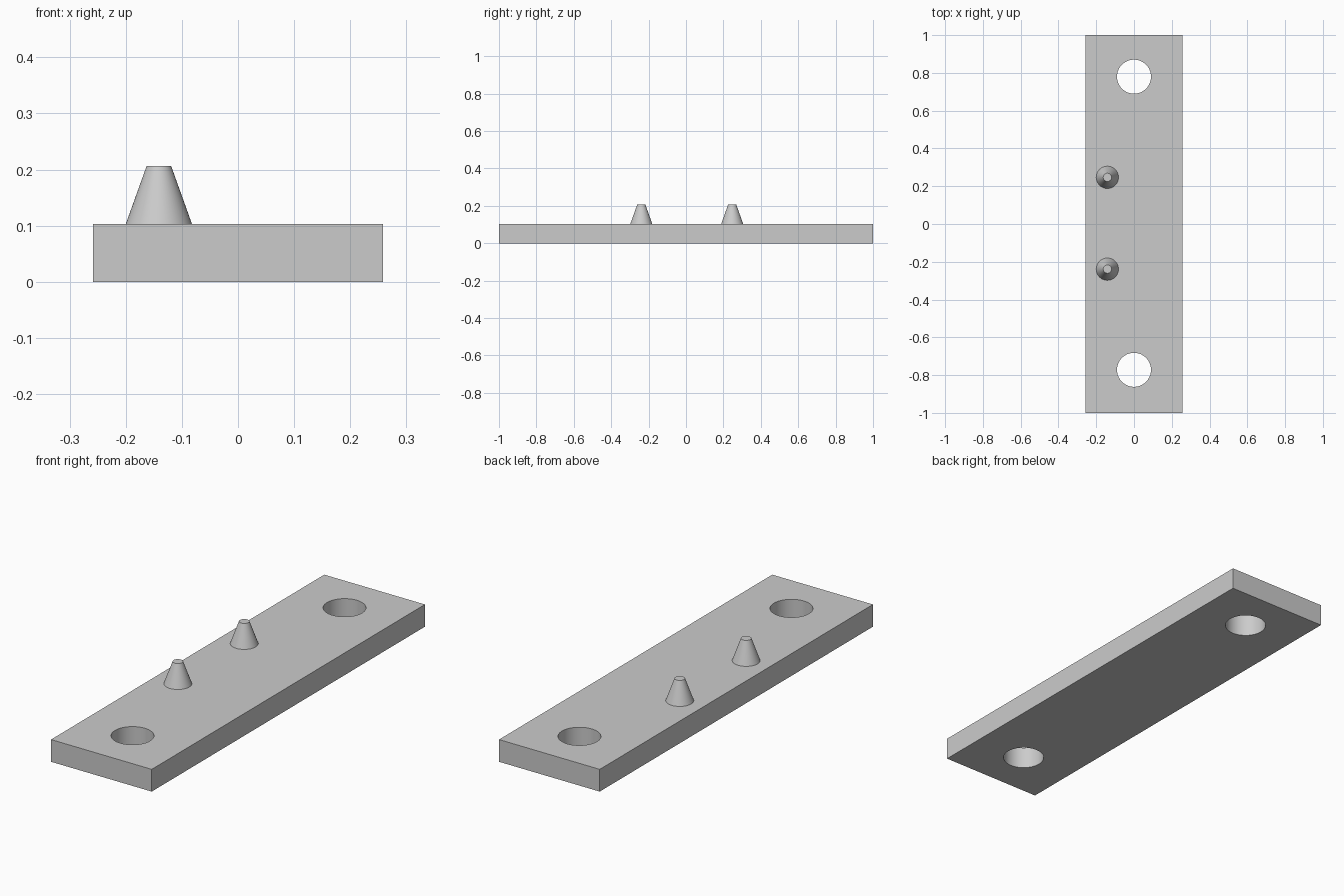
import bpy
import math

cube = bpy.data.objects.get("Cube")
if cube:
    bpy.data.objects.remove(cube, do_unlink=True)

WIDTH, LENGTH, THICK = 0.516, 2.0, 0.103
MID_Y = 0.004  # holes and pegs share this middle line

grey = bpy.data.materials.new("plain_grey")
grey.use_nodes = True
colour = (0.6, 0.6, 0.6, 1)
grey.diffuse_color = colour
grey.node_tree.nodes["Principled BSDF"].inputs["Base Color"].default_value = colour


def finish(obj, name):
    obj.name = name
    obj.data.materials.clear()
    obj.data.materials.append(grey)
    bpy.ops.object.shade_smooth_by_angle(angle=math.radians(30))


# Flat plate
bpy.ops.mesh.primitive_cube_add(size=1, location=(0, 0, THICK / 2))
plate = bpy.context.object
plate.scale = (WIDTH, LENGTH, THICK)
bpy.ops.object.transform_apply(location=False, rotation=False, scale=True)

# Round through-holes near both ends
for side in (-1, 1):
    bpy.ops.mesh.primitive_cylinder_add(
        vertices=64, radius=0.09, depth=0.4,
        location=(0, MID_Y + side * 0.776, THICK / 2))
    cutter = bpy.context.object
    cutter.name = "hole_cutter"
    bpy.context.view_layer.objects.active = plate
    cut = plate.modifiers.new("hole", 'BOOLEAN')
    cut.operation = 'DIFFERENCE'
    cut.solver = 'EXACT'
    cut.object = cutter
    bpy.ops.object.modifier_apply(modifier=cut.name)
    bpy.data.objects.remove(cutter, do_unlink=True)

plate.select_set(True)
bpy.context.view_layer.objects.active = plate
finish(plate, "plate")

# Tapered pegs along the right edge
for side, name in ((-1, "front_peg"), (1, "back_peg")):
    bpy.ops.mesh.primitive_cone_add(
        vertices=64, radius1=0.059, radius2=0.022, depth=THICK,
        location=(-0.141, MID_Y + side * 0.243, THICK * 1.5))
    finish(bpy.context.object, name)
